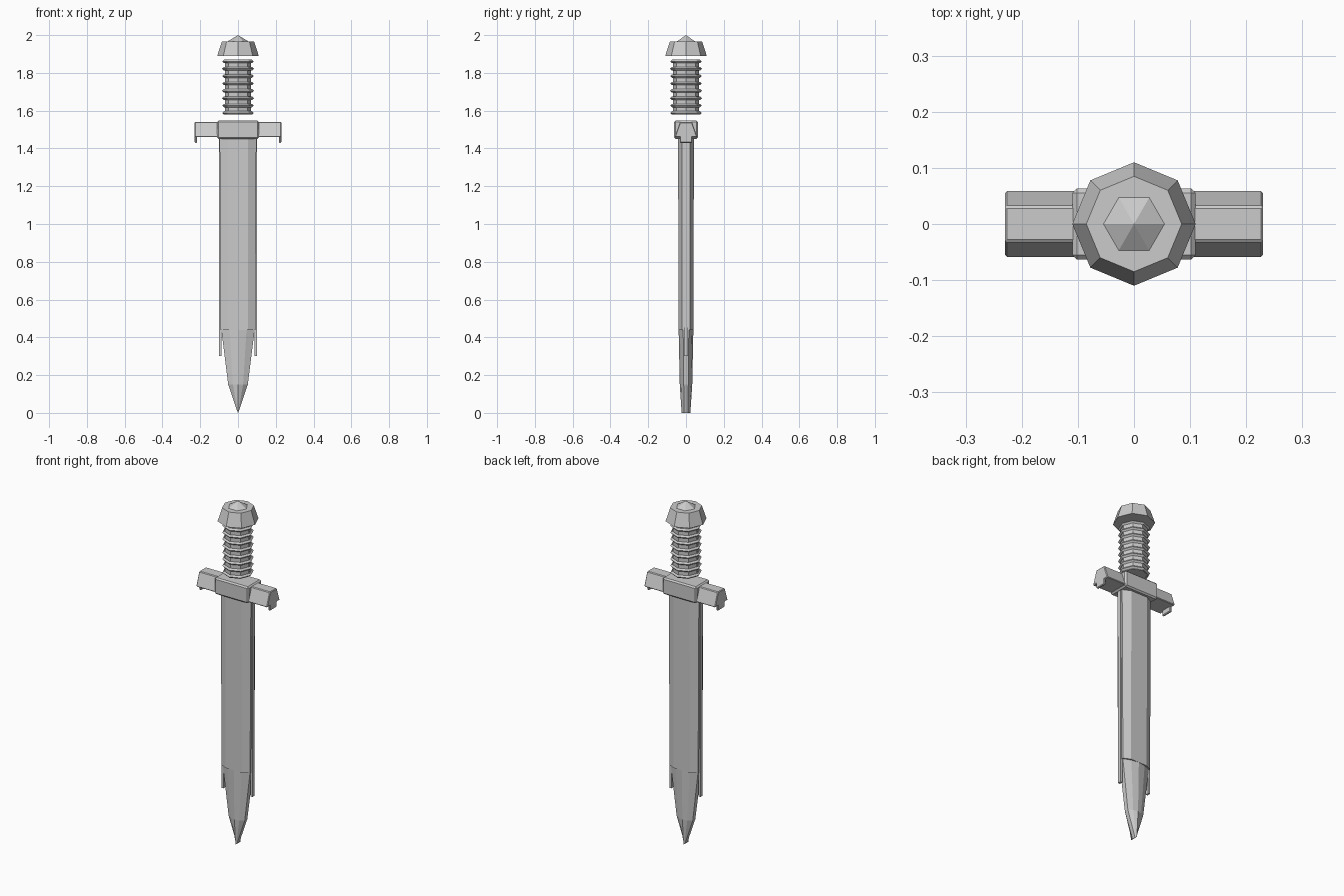
import bpy, bmesh
from math import pi

if "Cube" in bpy.data.objects:
    bpy.data.objects.remove(bpy.data.objects["Cube"])


def finish(name, bm, bevel=0):
    bmesh.ops.recalc_face_normals(bm, faces=bm.faces)
    me = bpy.data.meshes.new(name)
    bm.to_mesh(me)
    bm.free()
    ob = bpy.data.objects.new(name, me)
    bpy.context.collection.objects.link(ob)
    if bevel:
        m = ob.modifiers.new("bevel", 'BEVEL')
        m.width, m.segments = bevel, 1
    return ob


def loft(name, sections, bevel=0):
    """Skin closed loops of equal length and cap both ends."""
    bm = bmesh.new()
    rows = [[bm.verts.new(p) for p in s] for s in sections]
    n = len(rows[0])
    for a, b in zip(rows, rows[1:]):
        for i in range(n):
            j = (i + 1) % n
            bm.faces.new((a[i], a[j], b[j], b[i]))
    bm.faces.new(rows[0])
    bm.faces.new(rows[-1])
    bmesh.ops.remove_doubles(bm, verts=bm.verts, dist=0.0005)
    return finish(name, bm, bevel)


def box(name, x0, x1, y0, y1, z0, z1, bevel=0):
    def ring(z):
        return [(x0, y0, z), (x1, y0, z), (x1, y1, z), (x0, y1, z)]
    return loft(name, [ring(z0), ring(z1)], bevel)


def cone(name, sides, r1, r2, z0, z1):
    bpy.ops.mesh.primitive_cone_add(vertices=sides, radius1=r1, radius2=r2,
                                    depth=z1 - z0, location=(0, 0, (z0 + z1) / 2))
    bpy.context.object.name = name
    return bpy.context.object


def blade_ring(z, hw, mid, edge, ym, ye):
    return [(hw, -edge, z), (mid, -ye, z), (0, -ym, z), (-mid, -ye, z), (-hw, -edge, z),
            (-hw, edge, z), (-mid, ye, z), (0, ym, z), (mid, ye, z), (hw, edge, z)]


# Blade body and pointed end
loft("blade", [blade_ring(1.46, .097, .053, .02, .042, .042),
               blade_ring(.44, .092, .053, .02, .039, .039)])
loft("blade_point", [blade_ring(.44, .088, .045, .015, .039, .032),
                     blade_ring(.15, .052, .027, .012, .033, .026),
                     blade_ring(0, .001, .0006, .01, .023, .018)])

# Cutting edge strips, guard arms and hanging hooks on each side
for s, side in ((-1, "left"), (1, "right")):
    box("edge_strip_" + side, *sorted((s * .088, s * .1)), -.01, .01, .3, 1.46)
    loft("guard_arm_" + side, [[(s * x, -.06, 1.46), (s * x, .06, 1.46),
                                (s * x, .032, 1.54), (s * x, -.032, 1.54)]
                               for x in (.1, .23)], .004)
    box("guard_hook_" + side, *sorted((s * .216, s * .23)), -.032, .032, 1.43, 1.47, .004)

# Guard centre block
box("guard_centre", -.11, .11, -.063, .063, 1.45, 1.547, .008)

# Octagonal grip with raised rings
cone("grip", 8, .07, .07, 1.58, 1.87)
for i in range(8):
    bpy.ops.mesh.primitive_torus_add(major_segments=8, minor_segments=4, major_radius=.075,
                                     minor_radius=.009, location=(0, 0, 1.588 + i * .039))
    bpy.context.object.name = f"grip_ring_{i + 1}"

# Pommel and its cap
cone("pommel", 8, .11, .085, 1.89, 1.967)
cap = cone("pommel_cap", 6, .056, 0, 1.966, 2)
cap.rotation_euler.z = pi / 6
